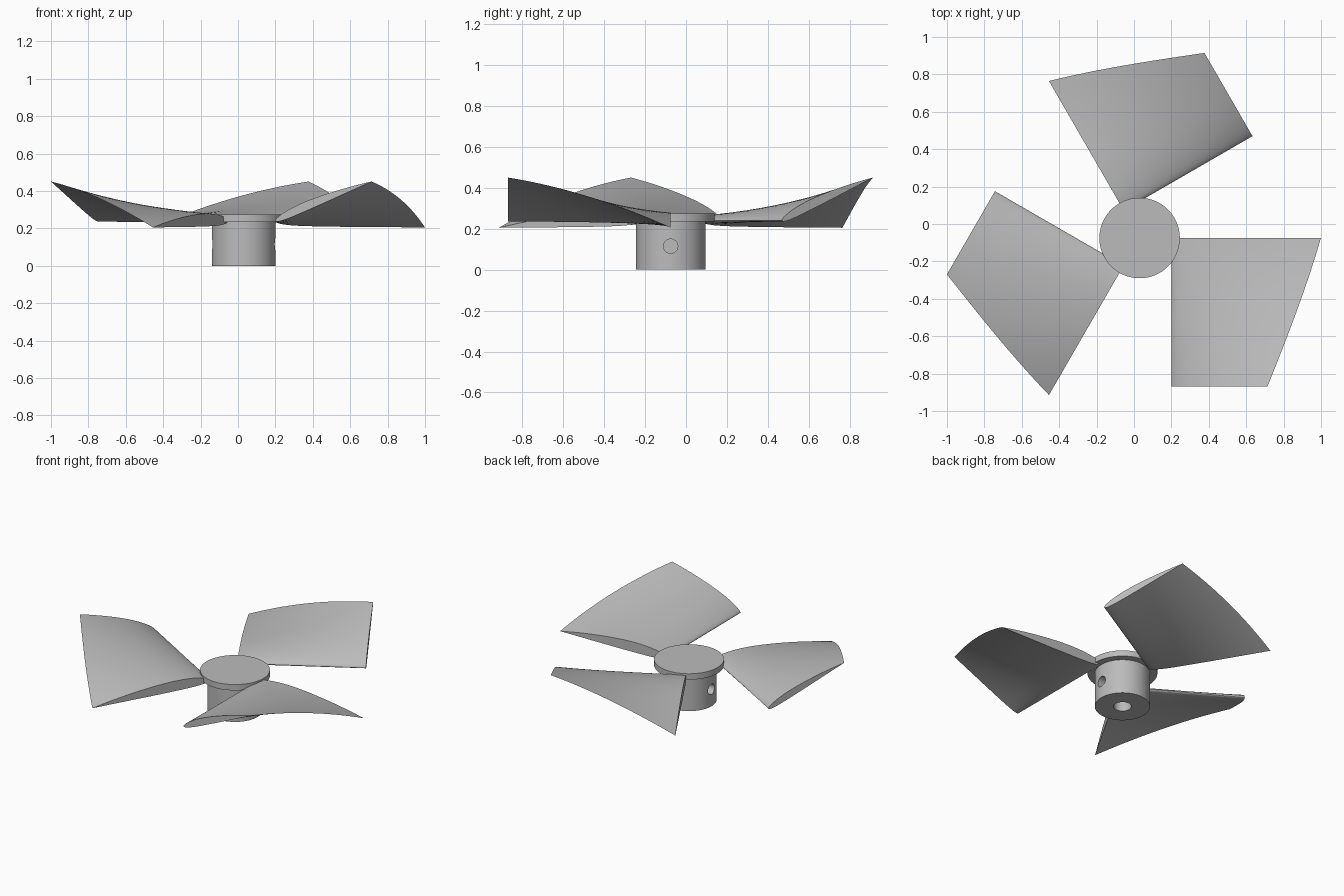
import bpy
import bmesh
from math import sin, cos, pi, radians, sqrt
from mathutils import Matrix, Vector

if "Cube" in bpy.data.objects:
    bpy.data.objects.remove(bpy.data.objects["Cube"], do_unlink=True)

CENTRE = Vector((0.03, -0.075, 0))
SPAN = 0.795
ROOT_CHORD, TIP_CHORD = 0.8, 0.555
ROOT_PITCH, TIP_PITCH = radians(-2.5), radians(22.3)

grey = bpy.data.materials.new("plain grey")
grey.use_nodes = True
GREY = (0.5, 0.5, 0.5, 1)
grey.diffuse_color = GREY
grey.node_tree.nodes["Principled BSDF"].inputs["Base Color"].default_value = GREY


def finish(obj, angle=35):
    bpy.ops.object.select_all(action="DESELECT")
    obj.select_set(True)
    bpy.context.view_layer.objects.active = obj
    bpy.ops.object.shade_smooth_by_angle(angle=radians(angle))


def new_object(name, bm):
    bmesh.ops.recalc_face_normals(bm, faces=bm.faces)
    mesh = bpy.data.meshes.new(name)
    bm.to_mesh(mesh)
    bm.free()
    mesh.materials.append(grey)
    obj = bpy.data.objects.new(name, mesh)
    bpy.context.collection.objects.link(obj)
    return obj


def cylinder(name, radius, depth, location, axis="Z"):
    bm = bmesh.new()
    turn = Matrix.Rotation(pi / 2, 4, "Y") if axis == "X" else Matrix()
    bmesh.ops.create_cone(bm, cap_ends=True, segments=64, radius1=radius,
                          radius2=radius, depth=depth,
                          matrix=Matrix.Translation(location) @ turn)
    return new_object(name, bm)


# Hub: shaft and wider cap turned from one profile
bm = bmesh.new()
profile = [(0, 0), (0.17, 0), (0.17, 0.235), (0.215, 0.235), (0.215, 0.275), (0, 0.275)]
verts = [bm.verts.new((r, 0, z)) for r, z in profile]
edges = [bm.edges.new(pair) for pair in zip(verts, verts[1:])]
bmesh.ops.spin(bm, geom=verts + edges, cent=(0, 0, 0), axis=(0, 0, 1),
               angle=2 * pi, steps=96, use_duplicate=False)
bmesh.ops.remove_doubles(bm, verts=bm.verts, dist=0.0001)
hub = new_object("hub", bm)

# Blind shaft bore from below and a screw hole on each side
cutters = [cylinder("bore_cutter", 0.055, 0.4, (0, 0, 0))]
for side in (-1, 1):
    cutters.append(cylinder("screw_hole_cutter", 0.035, 0.2, (side * 0.17, 0, 0.115), "X"))
bpy.context.view_layer.objects.active = hub
for cutter in cutters:
    cutter.hide_render = True
    cut = hub.modifiers.new("hole", "BOOLEAN")
    cut.operation = "DIFFERENCE"
    cut.solver = "EXACT"
    cut.object = cutter
    bpy.ops.object.modifier_apply(modifier=cut.name)
for cutter in cutters:
    bpy.data.objects.remove(cutter, do_unlink=True)
hub.location = CENTRE
finish(hub)


# Cambered aerofoil section, chord of length one along x
def aerofoil(steps=28, thick=0.085, camber=0.02, peak=0.4):
    def point(u, sign):
        t = 5 * thick * (0.2969 * sqrt(u) - 0.126 * u - 0.3516 * u ** 2
                         + 0.2843 * u ** 3 - 0.1036 * u ** 4)
        if u < peak:
            c = camber / peak ** 2 * (2 * peak * u - u * u)
        else:
            c = camber / (1 - peak) ** 2 * (1 - 2 * peak + 2 * peak * u - u * u)
        return u, c + sign * t
    stations = [(1 - cos(pi * i / steps)) / 2 for i in range(steps + 1)]
    upper = [point(u, 1) for u in reversed(stations)]
    lower = [point(u, -1) for u in stations[1:-1]]
    return upper + lower


# Blade: section lofted along -y, twisting and shrinking about its leading edge
section = aerofoil()
bm = bmesh.new()
rings = []
LAYERS = 32
for i in range(LAYERS + 1):
    t = i / LAYERS
    chord = ROOT_CHORD + (TIP_CHORD - ROOT_CHORD) * t
    a = ROOT_PITCH + (TIP_PITCH - ROOT_PITCH) * t
    rings.append([bm.verts.new((0.17 + chord * (u * cos(a) - v * sin(a)), -SPAN * t,
                                0.24 + chord * (u * sin(a) + v * cos(a))))
                  for u, v in section])
count = len(section)
for a, b in zip(rings, rings[1:]):
    for j in range(count):
        k = (j + 1) % count
        bm.faces.new((a[j], a[k], b[k], b[j]))
bm.faces.new(rings[0])
bm.faces.new(rings[-1])
blade = new_object("blade_1", bm)
blade.location = CENTRE
finish(blade)

# Remaining blades share the mesh, spaced evenly round the hub
for n in (1, 2):
    other = bpy.data.objects.new("blade_%d" % (n + 1), blade.data)
    bpy.context.collection.objects.link(other)
    other.location = CENTRE
    other.rotation_euler.z = n * 2 * pi / 3
